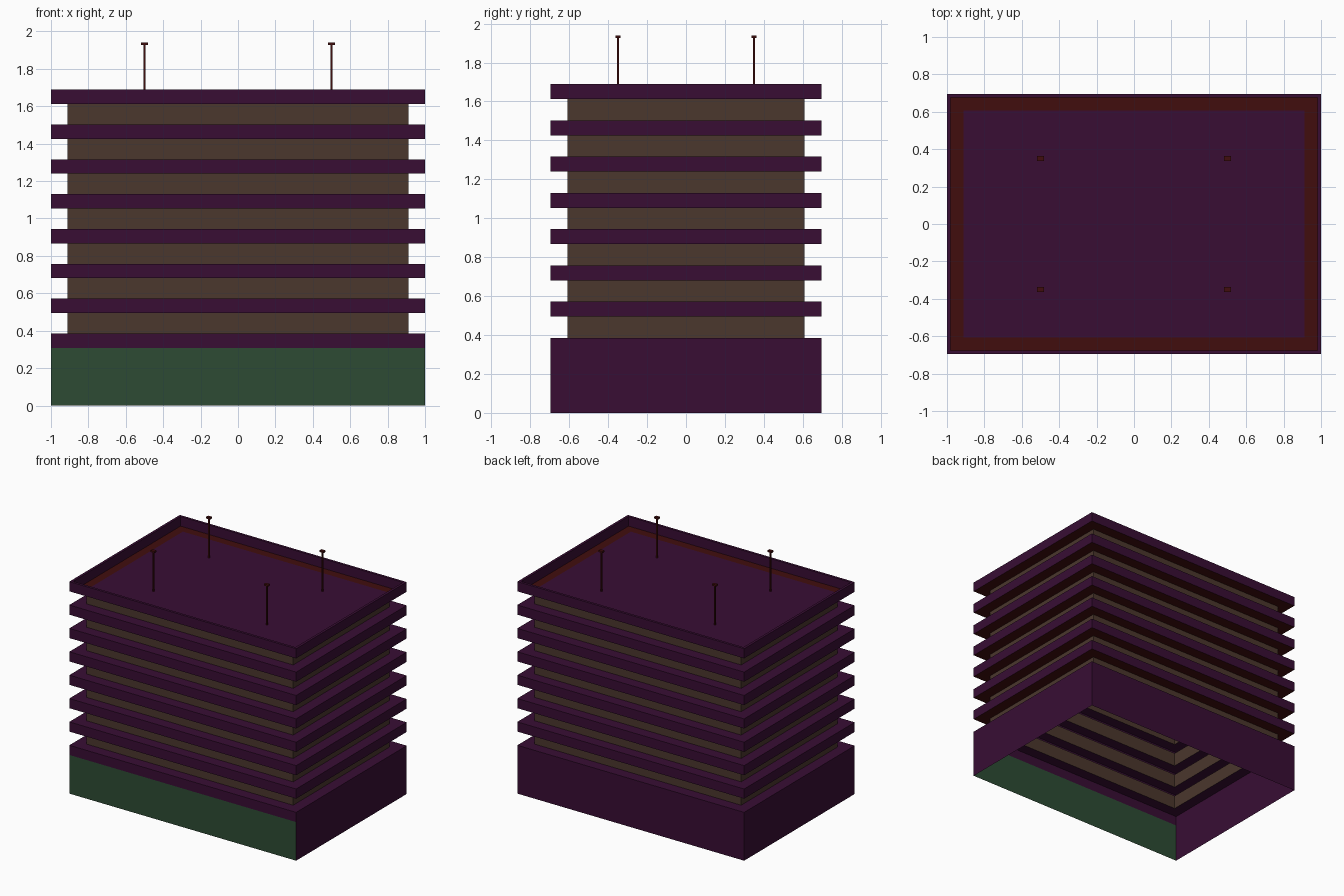
import bpy, bmesh

if "Cube" in bpy.data.objects:
    bpy.data.objects.remove(bpy.data.objects["Cube"])

HX, HY = 1.0, 0.696            # half size of the outer slabs
INSET = 0.088                  # how far the window walls step back
STEP, BAND_TOP, BAND = 0.1863, 0.385, 0.077
FLOORS = 7


def material(name, rgb):
    m = bpy.data.materials.new(name)
    m.diffuse_color = (*rgb, 1)
    m.use_nodes = True
    m.node_tree.nodes["Principled BSDF"].inputs["Base Color"].default_value = m.diffuse_color
    return m


PURPLE = material("dark purple", (0.040, 0.004, 0.034))
BROWN = material("window brown", (0.070, 0.038, 0.026))
GREEN = material("shopfront green", (0.026, 0.070, 0.034))
RED = material("dark red", (0.053, 0.004, 0.004))


def finish(name, bm, mats):
    me = bpy.data.meshes.new(name)
    bm.to_mesh(me)
    bm.free()
    for m in mats:
        me.materials.append(m)
    ob = bpy.data.objects.new(name, me)
    bpy.context.collection.objects.link(ob)
    return ob


def ring(bm, inset, z):
    x, y = HX - inset, HY - inset
    return [bm.verts.new(p) for p in ((-x, -y, z), (x, -y, z), (x, y, z), (-x, y, z))]


def sweep(bm, profile):
    """Join rectangular rings; each profile entry is (inset, z, material of the strip below)."""
    last = None
    for inset, z, mat in profile:
        cur = ring(bm, inset, z)
        if last:
            for i in range(4):
                j = (i + 1) % 4
                f = bm.faces.new((last[i], last[j], cur[j], cur[i]))
                f.material_index = mat
        last = cur
    return last


# Hollow ground floor, open underneath, with a green shopfront
bm = bmesh.new()
sweep(bm, [(0, 0, 0), (0, BAND_TOP - BAND, 0), (0, BAND_TOP, 0), (INSET, BAND_TOP, 0)])
bm.normal_update()
for f in bm.faces:
    if f.normal.y < -0.9 and f.calc_center_median().z < BAND_TOP - BAND:
        f.material_index = 1
finish("ground_floor", bm, [PURPLE, GREEN])

# Upper storeys: recessed window wall, red soffit, slab edge, slab top
bm = bmesh.new()
profile = [(INSET, BAND_TOP, 0)]
for k in range(1, FLOORS + 1):
    top = BAND_TOP + k * STEP
    low = top - BAND
    profile += [(INSET, low, 1), (0, low, 2), (0, top, 0)]
    if k < FLOORS:
        profile.append((INSET, top, 0))
# Roof parapet: thin rim and inner face
profile += [(0.02, top, 0), (0.02, low, 0)]
sweep(bm, profile)
bmesh.ops.remove_doubles(bm, verts=bm.verts, dist=1e-5)
finish("storeys", bm, [PURPLE, BROWN, RED])

# Roof deck, with the red gutter around it
bm = bmesh.new()
bm.faces.new(ring(bm, INSET, low + 0.001))
finish("roof_deck", bm, [PURPLE])
bm = bmesh.new()
sweep(bm, [(0.02, low + 0.001, 0), (INSET, low + 0.001, 0)])
finish("roof_gutter", bm, [RED])


# Roof masts with small flat caps
def box(bm, x, y, z0, z1, wx, wy):
    r = bmesh.ops.create_cube(bm, size=1)["verts"]
    bmesh.ops.scale(bm, vec=(wx, wy, z1 - z0), verts=r)
    bmesh.ops.translate(bm, vec=(x, y, (z0 + z1) / 2), verts=r)


bm = bmesh.new()
for x in (-0.5, 0.5):
    for y in (-0.35, 0.35):
        box(bm, x, y, low, 1.93, 0.01, 0.01)
        box(bm, x, y, 1.927, 1.94, 0.036, 0.025)
finish("roof_masts", bm, [RED])
